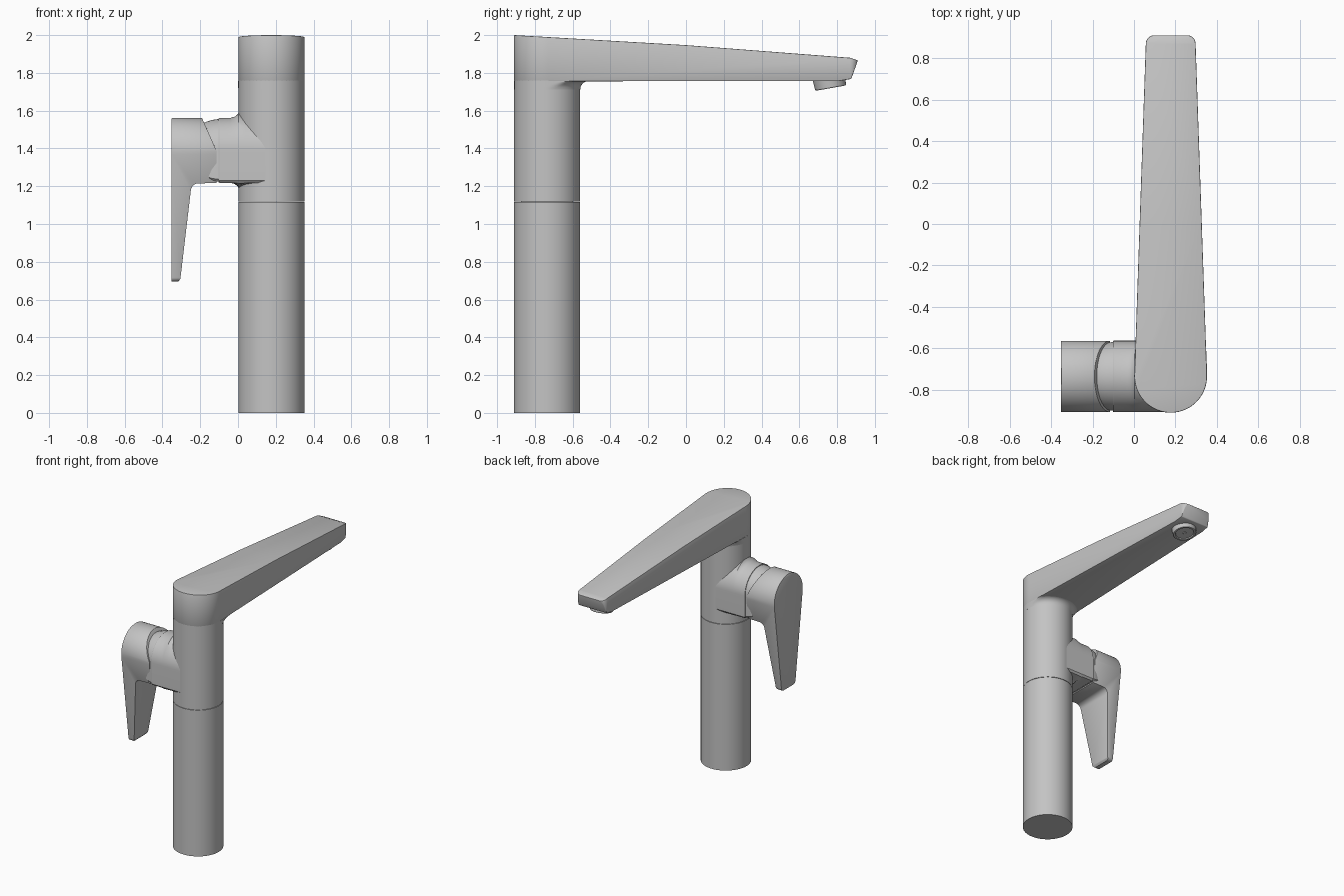
import bpy, bmesh
from math import sin, cos, pi, asin, radians, sqrt
from mathutils import Vector, Matrix

cube = bpy.data.objects.get("Cube")
if cube:
    bpy.data.objects.remove(cube, do_unlink=True)

GREY = (0.55, 0.55, 0.55, 1)
metal = bpy.data.materials.new("satin grey")
metal.use_nodes = True
metal.diffuse_color = GREY
metal.node_tree.nodes["Principled BSDF"].inputs["Base Color"].default_value = GREY

CX, CY, R = 0.177, -0.735, 0.175     # column axis and radius
HZ, HR = 1.39, 0.172                 # handle axis height and radius


def add_object(name, bm):
    bmesh.ops.recalc_face_normals(bm, faces=bm.faces)
    mesh = bpy.data.meshes.new(name)
    bm.to_mesh(mesh)
    bm.free()
    mesh.materials.append(metal)
    ob = bpy.data.objects.new(name, mesh)
    bpy.context.collection.objects.link(ob)
    return ob


def activate(ob):
    bpy.ops.object.select_all(action='DESELECT')
    ob.select_set(True)
    bpy.context.view_layer.objects.active = ob


def smooth(ob):
    activate(ob)
    bpy.ops.object.shade_smooth_by_angle(angle=radians(32))


def loft(name, rings):
    """Skin closed rings of equal length and cap both ends."""
    bm = bmesh.new()
    loops = [[bm.verts.new(p) for p in ring] for ring in rings]
    n = len(loops[0])
    for a, b in zip(loops, loops[1:]):
        for i in range(n):
            j = (i + 1) % n
            bm.faces.new((a[i], a[j], b[j], b[i]))
    bm.faces.new(loops[0])
    bm.faces.new(loops[-1])
    return add_object(name, bm)


def prism(name, pts, vec):
    return loft(name, [pts, [Vector(p) + Vector(vec) for p in pts]])


def lathe(name, profile, steps=48):
    return loft(name, [[(r * cos(2 * pi * i / steps), r * sin(2 * pi * i / steps), z)
                        for i in range(steps)] for r, z in profile])


def intersect(ob, cutter, bevel):
    """Keep the volume shared by two prisms and soften its edges."""
    activate(ob)
    mod = ob.modifiers.new("shape", 'BOOLEAN')
    mod.operation, mod.solver, mod.object = 'INTERSECT', 'EXACT', cutter
    bpy.ops.object.modifier_apply(modifier="shape")
    bpy.data.objects.remove(cutter, do_unlink=True)
    mod = ob.modifiers.new("soft", 'BEVEL')
    mod.width, mod.segments = bevel, 2
    mod.limit_method, mod.angle_limit = 'ANGLE', radians(40)
    bpy.ops.object.modifier_apply(modifier="soft")
    smooth(ob)


def taper_outline(r, length, half, corner, steps=40):
    """Round end at the origin, tapering to a narrow end with rounded corners."""
    t = asin((r - half) / length)
    pts = []
    for i in range(steps + 1):
        a = pi - t + (pi + 2 * t) * i / steps
        pts.append((r * cos(a), r * sin(a)))
    end = []
    for i in range(7):
        a = t + (pi / 2 - t) * i / 6
        end.append((half - corner + corner * cos(a), length - corner + corner * sin(a)))
    return pts + end + [(-u, v) for u, v in reversed(end)]


# Column in two sections with a hairline seam
for name, z0, z1 in (("column_base", 0, 1.117), ("column_upper", 1.12, 1.76)):
    column = lathe(name, [(R, z0), (R, z1)])
    column.location = (CX, CY, 0)
    smooth(column)

# Spout: tapered plan cut by a sloping side profile
plan = taper_outline(R, 1.645, 0.12, 0.04)
spout = prism("spout", [(CX + u, CY + v, 1.6) for u, v in plan], (0, 0, 0.6))
side = [(-1, 1.755), (0.81, 1.757), (0.875, 1.768), (0.91, 1.866), (0.87, 1.88),
        (0, 1.947), (-0.91, 2.0), (-1, 2.003)]
intersect(spout, prism("spout_profile", [(-0.2, y, z) for y, z in side], (0.8, 0, 0)), 0.004)

# Flared fillet below the spout, held inside the spout's plan
rings = []
for k in range(7):
    a = pi / 2 * k / 6
    flare = R + 0.045 * (1 - cos(a))
    ring = []
    for i in range(64):
        t = 2 * pi * i / 64
        side_limit = 0.176 / (abs(cos(t)) + 0.034 * sin(t))
        r = min(flare, max(R, side_limit)) if sin(t) > 0 else R
        ring.append((CX + r * cos(t), CY + r * sin(t), 1.712 + 0.045 * sin(a)))
    rings.append(ring)
smooth(loft("spout_fillet", rings))

# Tilted outlet with a recessed face and centre pin
outlet = lathe("outlet", [(0.088, 0.05), (0.083, -0.02), (0.079, -0.025), (0.066, -0.025),
                          (0.063, -0.018), (0.012, -0.018), (0.01, -0.023), (0.004, -0.023)])
outlet.matrix_world = (Matrix.Translation((CX, 0.762, 1.744)) @ Matrix.Rotation(radians(10), 4, 'X'))
smooth(outlet)


def arch(x, scale=1, swell=0):
    """Round-topped, square-bottomed section across the handle axis."""
    r = HR * scale
    pts = [(r * cos(pi * i / 32), r * sin(pi * i / 32)) for i in range(33)]
    pts += [(-r, -r + 0.012), (-r + 0.012, -r)]
    pts += [(-r + 0.012 + (2 * r - 0.024) * i / 8, -r) for i in range(1, 9)]
    pts += [(r, -r + 0.012)]
    out = []
    for u, v in pts:
        lift = swell * max(0, 1 - (u / r) ** 2) * (1 if v > 0 else -1)
        out.append((x, CY + u, HZ + v + lift))
    return out


# Handle socket, swelling where it meets the column
smooth(loft("handle_socket", [arch(-0.102, 0.985), arch(-0.098), arch(-0.04), arch(-0.018, 1, 0.006),
                              arch(-0.005, 1, 0.015), arch(0.003, 1, 0.026), arch(0.04, 1, 0.014),
                              arch(0.15)]))

# Domed core between the socket and the lever
smooth(loft("handle_core", [arch(-0.09, 0.965), arch(-0.115, 0.955), arch(-0.14, 0.93),
                            arch(-0.165, 0.885), arch(-0.19, 0.82), arch(-0.21, 0.74)]))

# Lever: tapered face cut by a side profile with a slanted back and curved throat
face = taper_outline(HR, HZ - 0.695, 0.085, 0.025)
lever = prism("lever", [(-0.5, CY + u, HZ - v) for u, v in face], (0.6, 0, 0))
throat = [(-0.21 - 0.04 * sin(pi / 2 * i / 6), 1.175 + 0.04 * cos(pi / 2 * i / 6)) for i in range(7)]
profile = ([(-0.352, 0.68), (-0.352, 1.552), (-0.342, 1.6), (-0.207, 1.6), (-0.19, 1.56),
            (-0.115, 1.39), (-0.115, 1.217)] + throat + [(-0.305, 0.71), (-0.315, 0.697), (-0.32, 0.68)])
intersect(lever, prism("lever_profile", [(x, CY - 0.4, z) for x, z in profile], (0, 0.8, 0)), 0.004)
